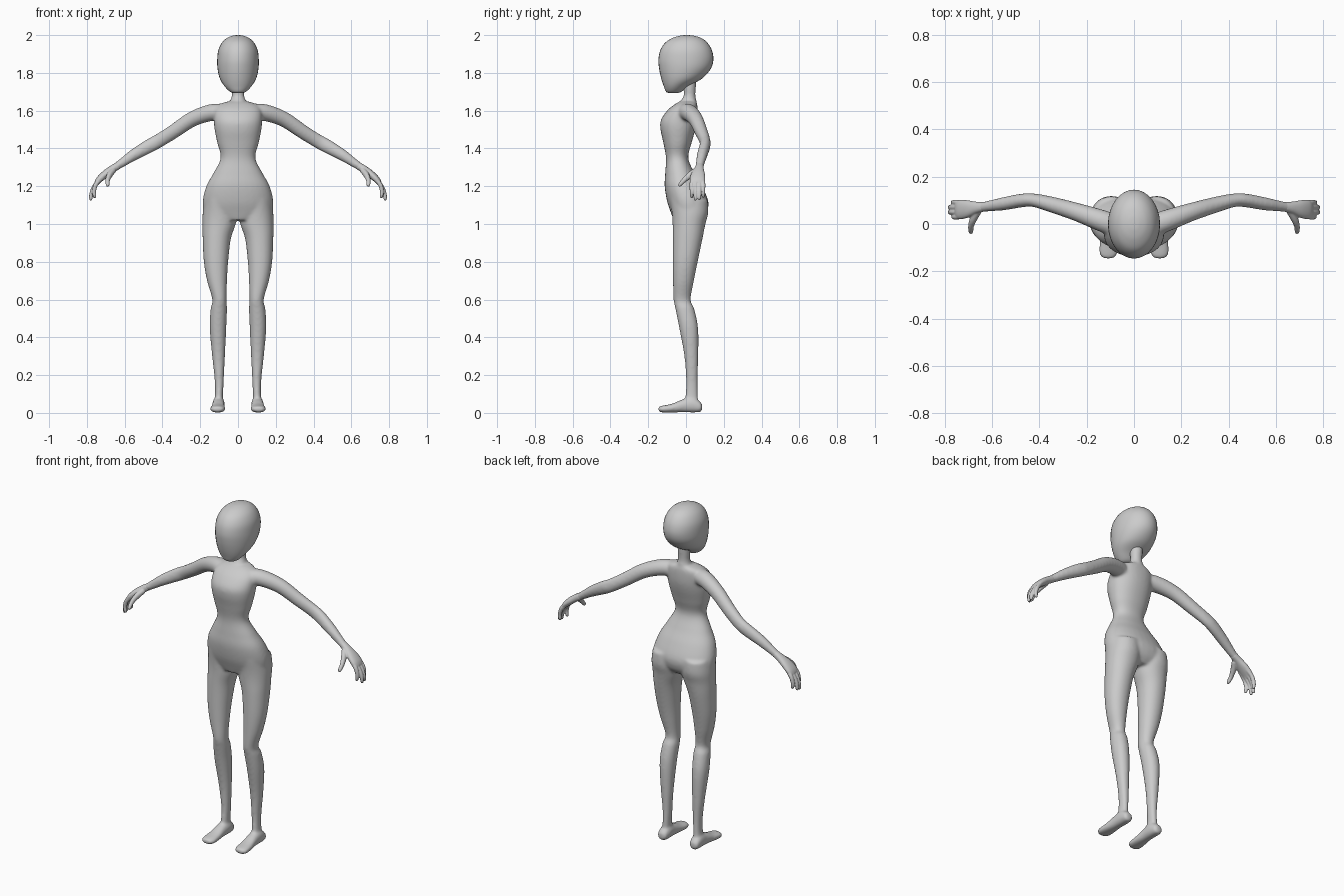
import bpy, bmesh, math
from mathutils import Vector

X, Y, Z = Vector((1, 0, 0)), Vector((0, 1, 0)), Vector((0, 0, 1))


def spline(keys, steps=6):
    """Catmull-Rom interpolation of tuples of numbers."""
    out = []
    for i in range(len(keys) - 1):
        a, b = keys[max(i - 1, 0)], keys[i]
        c, d = keys[i + 1], keys[min(i + 2, len(keys) - 1)]
        for k in range(steps):
            t = k / steps
            out.append([q + 0.5 * t * (r - p + t * (2*p - 5*q + 4*r - s + t * (3*(q - r) + s - p)))
                        for p, q, r, s in zip(a, b, c, d)])
    out.append(list(keys[-1]))
    return out


def loft(bm, keys, side, axis=None, sx=1, power=2.0, n=32):
    """Closed tube through (x, y, z, radius along side, other radius)."""
    rows = spline(keys)
    pts = [Vector(r[:3]) for r in rows]
    rings = []
    for i, r in enumerate(rows):
        t = axis or (pts[min(i + 1, len(pts) - 1)] - pts[max(i - 1, 0)]).normalized()
        v = t.cross(side).normalized()
        u = v.cross(t)
        ring = []
        for k in range(n):
            c, s = math.cos(2 * math.pi * k / n), math.sin(2 * math.pi * k / n)
            c = math.copysign(abs(c) ** (2 / power), c)
            s = math.copysign(abs(s) ** (2 / power), s)
            p = pts[i] + u * (c * r[3]) + v * (s * r[4])
            ring.append(bm.verts.new((p.x * sx, p.y, p.z)))
        rings.append(ring)
    faces = [bm.faces.new(rings[0]), bm.faces.new(rings[-1])]
    for a, b in zip(rings, rings[1:]):
        for k in range(n):
            faces.append(bm.faces.new((a[k], a[(k + 1) % n], b[(k + 1) % n], b[k])))
    bmesh.ops.recalc_face_normals(bm, faces=faces)


def upright(rows):
    """(z, front y, back y, inner x, outer x) to loft keys."""
    return [((i + o) / 2, (f + b) / 2, z, (o - i) / 2, (b - f) / 2) for z, f, b, i, o in rows]


def finish(bm, name, voxel=0, smooth=0):
    me = bpy.data.meshes.new(name)
    bm.to_mesh(me)
    bm.free()
    for p in me.polygons:
        p.use_smooth = True
    ob = bpy.data.objects.new(name, me)
    bpy.context.collection.objects.link(ob)
    if voxel:
        m = ob.modifiers.new("blend", 'REMESH')
        m.mode, m.voxel_size, m.use_smooth_shade = 'VOXEL', voxel, True
        m = ob.modifiers.new("soften", 'SMOOTH')
        m.factor, m.iterations = 0.5, smooth
    return ob


# Head
bm = bmesh.new()
head = [(1.693, -.085, -.05, .018), (1.70, -.105, -.025, .042), (1.73, -.118, .015, .072),
        (1.77, -.131, .085, .096), (1.82, -.142, .13, .108), (1.87, -.146, .145, .11),
        (1.92, -.136, .137, .104), (1.96, -.11, .113, .085), (1.985, -.07, .08, .058),
        (1.997, -.03, .04, .028), (2.0, 0, .01, .004)]
loft(bm, upright([(z, f, b, -w, w) for z, f, b, w in head]), X, Z)
finish(bm, "head")

# Torso and neck
bm = bmesh.new()
torso = [(1.02, -.065, .08, .11), (1.06, -.08, .11, .175), (1.12, -.1, .118, .187),
         (1.2, -.113, .085, .168), (1.27, -.11, .045, .13), (1.35, -.106, .012, .092),
         (1.43, -.12, .03, .11), (1.5, -.135, .05, .124), (1.55, -.133, .06, .128),
         (1.6, -.1, .062, .125), (1.63, -.065, .06, .105), (1.648, -.035, .055, .06)]
loft(bm, upright([(z, f, b, -w, w) for z, f, b, w in torso]), X, Z, power=2.2)
neck = [(1.60, -.05, .06, .06), (1.65, -.03, .056, .042), (1.68, -.012, .05, .033),
        (1.72, -.015, .052, .034), (1.77, -.02, .055, .036)]
loft(bm, upright([(z, f, b, -w, w) for z, f, b, w in neck]), X, Z)

leg = [(1.13, -.085, .115, .01, .18), (1.06, -.075, .118, .006, .187), (1.0, -.071, .103, .012, .188),
       (.92, -.07, .087, .038, .187), (.8, -.07, .062, .052, .181), (.7, -.069, .042, .058, .164),
       (.6, -.066, .025, .061, .136), (.55, -.056, .044, .058, .145), (.45, -.036, .064, .062, .15),
       (.3, -.009, .065, .069, .137), (.18, .0, .062, .075, .124), (.1, -.002, .063, .079, .122),
       (.04, -.01, .065, .08, .13)]
foot = [(.105, .086, .03, .015, .014), (.104, .075, .032, .028, .028), (.103, .035, .042, .033, .04),
        (.104, -.015, .038, .033, .035), (.106, -.07, .026, .038, .024), (.108, -.115, .021, .041, .019),
        (.109, -.138, .02, .032, .016), (.109, -.147, .02, .016, .009)]
arm = [(.07, -.01, 1.588, .048, .046), (.14, .015, 1.59, .046, .045), (.24, .05, 1.556, .039, .041),
       (.34, .08, 1.49, .034, .038), (.42, .1, 1.44, .029, .037), (.47, .1, 1.413, .029, .037),
       (.55, .086, 1.367, .028, .031), (.62, .075, 1.32, .023, .023), (.665, .07, 1.29, .021, .019)]
for s in (1, -1):
    # Legs, feet and arms
    loft(bm, upright(leg), X, Z, s, 2.1)
    loft(bm, foot, X, Y, s, 2.3)
    loft(bm, arm, Y, None, s)
finish(bm, "body", .0065, 16)

# Hands: palm, four curled fingers and thumb
palm = [(.635, .073, 1.309, .02, .02), (.67, .069, 1.288, .026, .02), (.705, .064, 1.262, .037, .02),
        (.735, .061, 1.235, .041, .017), (.75, .06, 1.215, .037, .012)]
thumb = [(.66, .055, 1.285, .016, .016), (.68, .02, 1.258, .015, .017), (.69, -.01, 1.232, .012, .013),
         (.69, -.032, 1.208, .01, .01), (.69, -.039, 1.2, .005, .005)]
fingers = [(.091, -.012, .012), (.071, .004, 0), (.05, .004, -.003), (.03, -.016, .01)]
for s, name in ((1, "left_hand"), (-1, "right_hand")):
    bm = bmesh.new()
    loft(bm, palm, Y, None, s, 2.2)
    loft(bm, thumb, X, None, s, n=16)
    for y, dx, dz in fingers:
        loft(bm, [(.715, y * .8 + .012, 1.25, .012, .013), (.75, y, 1.213, .0115, .012),
                  (.77 + dx * .5, y, 1.175, .0105, .011), (.775 + dx, y, 1.14 + dz, .0095, .0095),
                  (.772 + dx, y, 1.128 + dz, .005, .005)], Y, None, s, n=16)
    finish(bm, name, .0035, 4)
